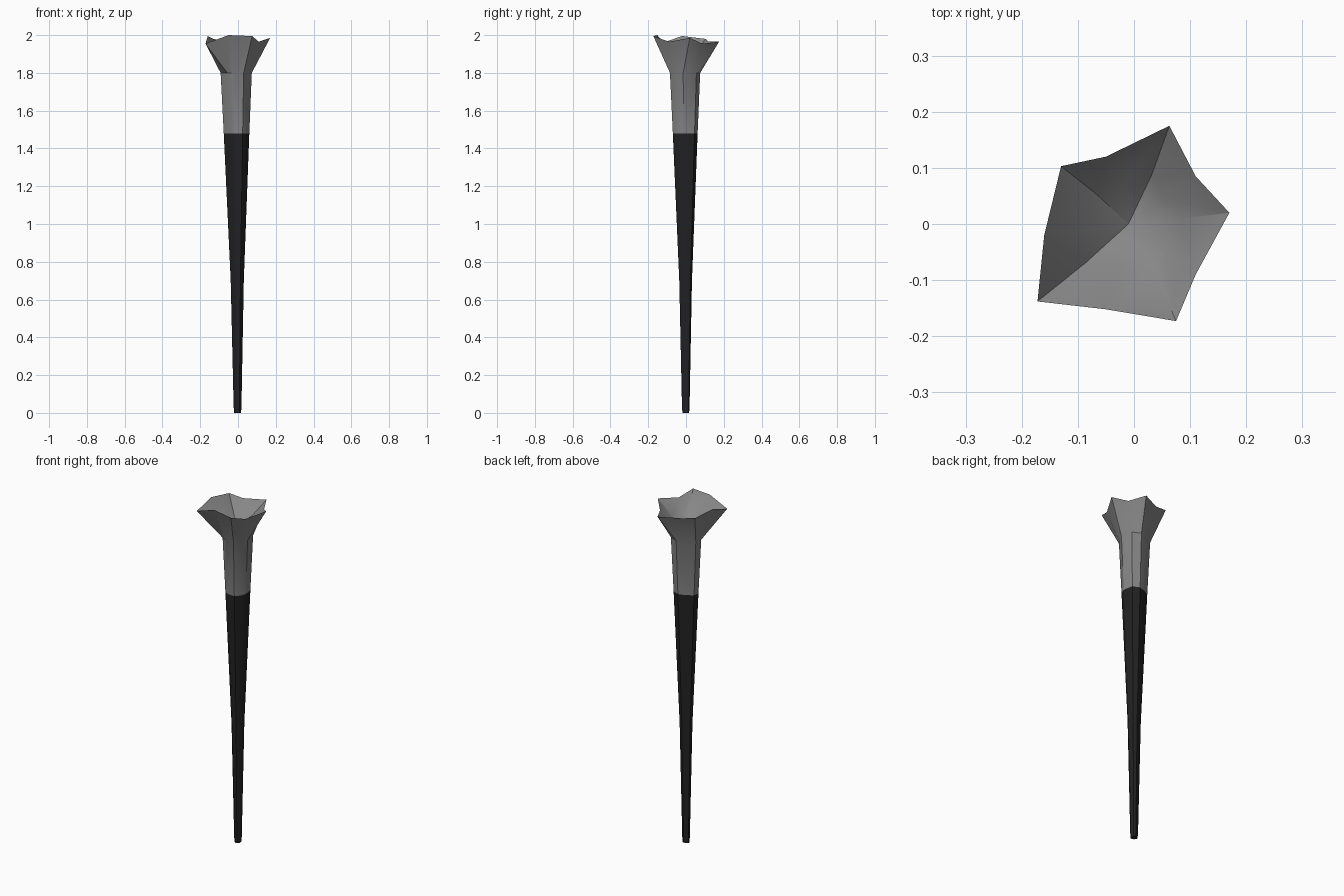
import bpy
import bmesh
import math
from mathutils import Vector

cube = bpy.data.objects.get("Cube")
if cube:
    bpy.data.objects.remove(cube, do_unlink=True)


def make_material(name, value):
    mat = bpy.data.materials.new(name)
    mat.use_nodes = True
    colour = (value, value, value, 1)
    mat.diffuse_color = colour
    mat.node_tree.nodes["Principled BSDF"].inputs["Base Color"].default_value = colour
    return mat


grey = make_material("mid grey", 0.24)
black = make_material("soft black", 0.016)

# Uneven ten-sided flared rim and the neck section below it
rim = [(.17, .02, 1.985), (.11, .085, 1.955), (.063, .175, 1.965), (-.05, .12, 1.965),
       (-.13, .103, 1.98), (-.16, -.02, 1.995), (-.172, -.138, 1.955),
       (-.05, -.152, 2.0), (.075, -.173, 1.995), (.11, -.09, 1.965)]
neck = [(.073, -.015), (.06, .055), (.012, .075), (-.04, .06), (-.085, .03),
        (-.092, -.01), (-.057, -.062), (-.025, -.083), (.03, -.085), (.058, -.055)]


def neck_ring(scale, z):
    return [(x * scale, y * scale, z) for x, y in neck]


def bowl_ring(scale, floor, rise):
    return [(x * scale, y * scale, floor + (z - floor) * rise) for x, y, z in rim]


def loft(name, rings, mat, cap_start=False, apex=None):
    """Skin a stack of rings, with an optional flat start and pointed end."""
    bm = bmesh.new()
    loops = [[bm.verts.new(p) for p in ring] for ring in rings]
    n = len(neck)
    for low, high in zip(loops, loops[1:]):
        for i in range(n):
            j = (i + 1) % n
            bm.faces.new((low[i], low[j], high[j], high[i]))
    if cap_start:
        bm.faces.new(loops[0][::-1])
    if apex:
        tip = bm.verts.new(Vector(apex))
        for i in range(n):
            bm.faces.new((loops[-1][i], loops[-1][(i + 1) % n], tip))
    mesh = bpy.data.meshes.new(name)
    bm.to_mesh(mesh)
    bm.free()
    mesh.materials.append(mat)
    obj = bpy.data.objects.new(name, mesh)
    bpy.context.collection.objects.link(obj)
    bpy.ops.object.select_all(action='DESELECT')
    obj.select_set(True)
    bpy.context.view_layer.objects.active = obj
    bpy.ops.object.shade_smooth_by_angle(angle=math.radians(28))
    return obj


# Tapering dark shaft
loft("shaft", [neck_ring(.22, 0), neck_ring(.25, .03), neck_ring(.42, .7),
               neck_ring(.82, 1.48)], black, cap_start=True)

# Grey neck, flared cup and shallow bowl inside it
loft("flared_cup", [neck_ring(.82, 1.48), neck_ring(1, 1.8), rim,
                    bowl_ring(.5, 1.86, .35)], grey, apex=(-.01, 0, 1.86))
